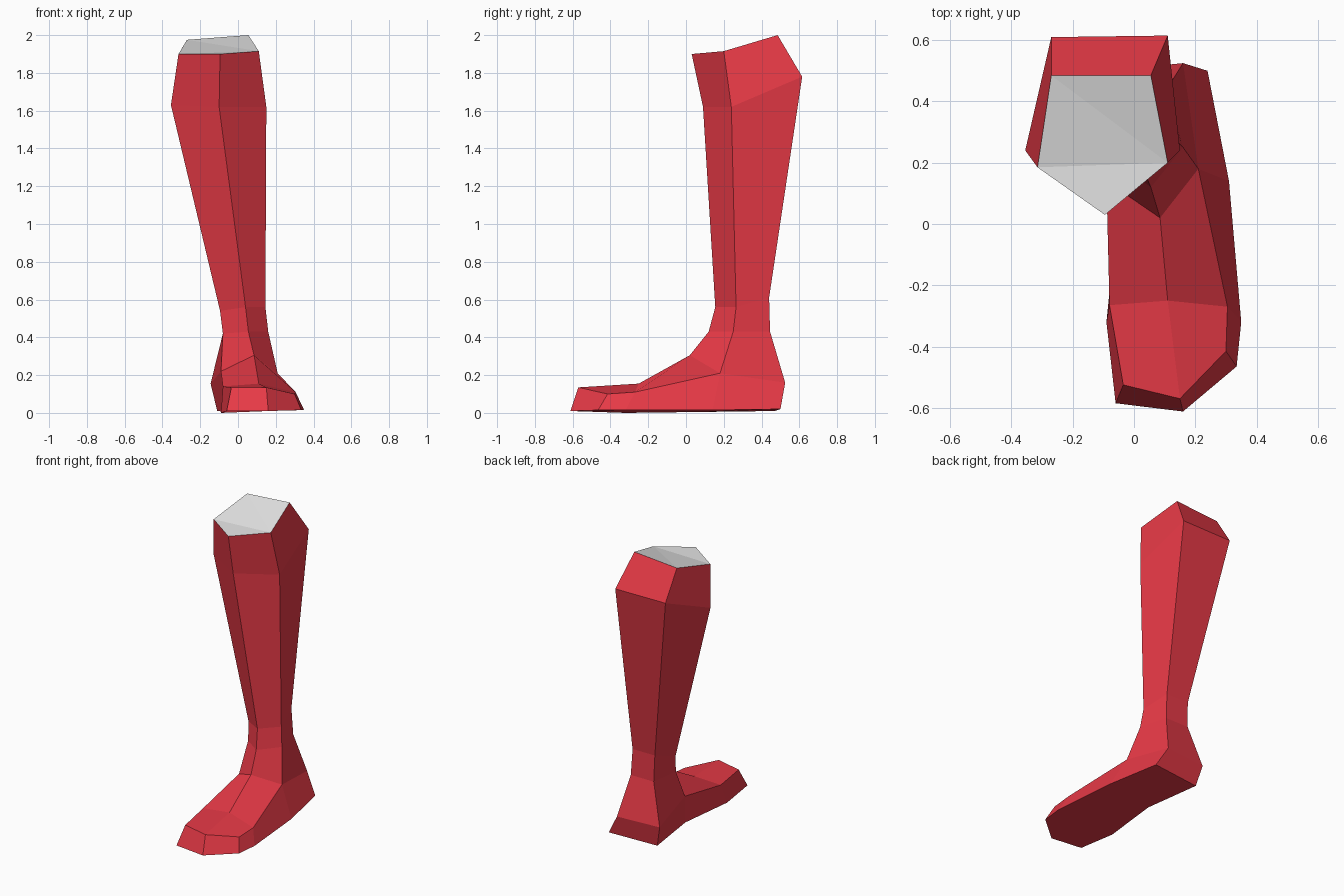
import bpy
import bmesh

default_cube = bpy.data.objects.get("Cube")
if default_cube:
    bpy.data.objects.remove(default_cube, do_unlink=True)


def make_material(name, colour):
    material = bpy.data.materials.new(name)
    material.use_nodes = True
    material.diffuse_color = (*colour, 1)
    shader = material.node_tree.nodes["Principled BSDF"]
    shader.inputs["Base Color"].default_value = (*colour, 1)
    return material


RED, GREY = range(2)
materials = [
    make_material("boot red", (0.79, 0.041, 0.061)),
    make_material("opening grey", (0.8, 0.8, 0.8)),
]

bm = bmesh.new()


def add_points(*points):
    return [bm.verts.new(point) for point in points]


def add_face(corners, material_index=RED):
    face = bm.faces.new(corners)
    face.material_index = material_index
    return face


def bridge(upper, lower, closed=True):
    """Join two rows of points with flat quads."""
    count = len(upper)
    for i in range(count if closed else count - 1):
        j = (i + 1) % count
        add_face([upper[i], upper[j], lower[j], lower[i]])


# Leg rings, each ordered: front, right, back right, back left, left
rim = add_points((-.095, .03, 1.9), (-.315, .185, 1.9), (-.27, .485, 1.975),
                 (.055, .485, 2), (.11, .2, 1.915))
calf = add_points((-.1, .09, 1.62), (-.355, .24, 1.63), (-.27, .61, 1.78),
                  (.11, .615, 1.78), (.15, .24, 1.62))
ankle_top = add_points((.04, .155, .56), (-.095, .25, .54), (-.07, .44, .61),
                       (.1, .44, .61), (.145, .265, .56))
ankle_low = add_points((.055, .12, .43), (-.08, .225, .42), (-.065, .445, .43),
                       (.11, .445, .43), (.16, .25, .43))
instep = add_points((.085, .02, .305), (-.09, .14, .22), (-.145, .495, .155),
                    (.16, .525, .16), (.21, .18, .21))

leg_rings = [rim, calf, ankle_top, ankle_low, instep]
for upper_ring, lower_ring in zip(leg_rings, leg_rings[1:]):
    bridge(upper_ring, lower_ring)

# Slanted flat opening on top of the leg
front, right, back_right, back_left, left = rim
for corners in ((front, right, left), (right, back_right, left),
                (back_right, back_left, left)):
    add_face(corners, GREY)

# Top of the foot, rows ordered: right, ridge, left
ridge, instep_right, heel_right, heel_left, instep_left = instep
ball = add_points((-.08, -.265, .14), (.11, -.25, .155), (.305, -.27, .11))
toe = add_points((-.035, -.525, .135), (.15, -.57, .135), (.3, -.415, .1))
bridge([instep_right, ridge, instep_left], ball, closed=False)
bridge(ball, toe, closed=False)

# Sole outline, from the right toe around the heel to the toe tip
upper_edge = [toe[0], ball[0], instep_right, heel_right, heel_left,
              instep_left, ball[2], toe[2], toe[1]]
sole = add_points((-.06, -.585, .01), (-.09, -.32, 0), (-.05, .08, .005),
                  (-.11, .47, .01), (.24, .5, .02), (.31, .14, .015),
                  (.35, -.32, .015), (.335, -.465, .015), (.16, -.612, .01))
bridge(upper_edge, sole)
add_face(sole)

# Finish the flat-shaded boot
bmesh.ops.recalc_face_normals(bm, faces=bm.faces[:])
mesh = bpy.data.meshes.new("boot")
bm.to_mesh(mesh)
bm.free()
for material in materials:
    mesh.materials.append(material)
boot = bpy.data.objects.new("boot", mesh)
bpy.context.collection.objects.link(boot)
